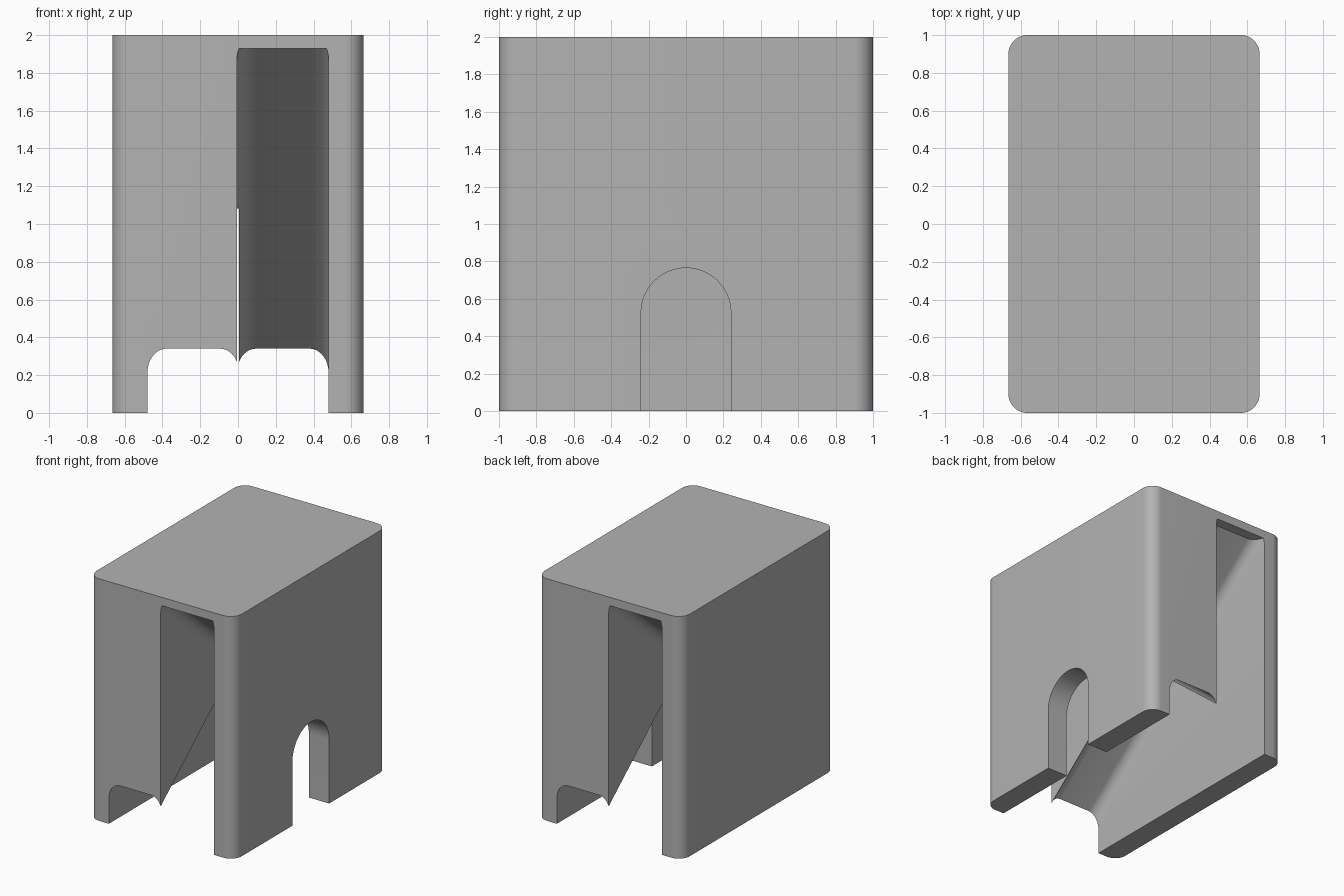
import bpy, bmesh, math
from mathutils import Matrix, Vector

cube = bpy.data.objects.get("Cube")
if cube:
    bpy.data.objects.remove(cube, do_unlink=True)

HALF_X, HALF_Y, HEIGHT, CORNER = 0.665, 1.0, 2.0, 0.1
LANE_OUT, LANE_IN = 0.48, -0.006     # lanes overlap slightly at the centre
ROUND = 0.1                          # rounding along the sloped ceilings
LOW, SLOPE, CEILING = 0.34, 0.83, 1.93

grey = bpy.data.materials.new("plain grey")
grey.use_nodes = True
colour = (0.45, 0.45, 0.45, 1)
grey.diffuse_color = colour
grey.node_tree.nodes["Principled BSDF"].inputs["Base Color"].default_value = colour


def arc(cx, cy, rx, ry, start, end, steps):
    """Points along an elliptical arc, angles in degrees."""
    angles = [math.radians(start + (end - start) * i / steps) for i in range(steps + 1)]
    return [(cx + rx * math.cos(a), cy + ry * math.sin(a)) for a in angles]


def prism(name, profile, place, near, far, clip=None):
    """Extrude a profile; place(u, v, depth) gives each point's position."""
    bm = bmesh.new()
    rings = [[bm.verts.new(place(u, v, d)) for u, v in profile] for d in (near, far)]
    n = len(profile)
    for i in range(n):
        j = (i + 1) % n
        bm.faces.new((rings[0][i], rings[0][j], rings[1][j], rings[1][i]))
    bm.faces.new(rings[0][::-1])
    bm.faces.new(rings[1])
    if clip is not None:
        cut = bmesh.ops.bisect_plane(
            bm, geom=bm.verts[:] + bm.edges[:] + bm.faces[:],
            plane_co=(0, 0, clip), plane_no=(0, 0, 1), clear_outer=True)
        rim = [e for e in cut["geom_cut"] if isinstance(e, bmesh.types.BMEdge)]
        bmesh.ops.contextual_create(bm, geom=rim)
    bmesh.ops.recalc_face_normals(bm, faces=bm.faces)
    mesh = bpy.data.meshes.new(name)
    bm.to_mesh(mesh)
    bm.free()
    obj = bpy.data.objects.new(name, mesh)
    bpy.context.collection.objects.link(obj)
    mesh.materials.append(grey)
    return obj


# Block with rounded upright corners
outline = []
for sx, sy, start in ((1, 1, 0), (-1, 1, 90), (-1, -1, 180), (1, -1, 270)):
    outline += arc(sx * (HALF_X - CORNER), sy * (HALF_Y - CORNER),
                   CORNER, CORNER, start, start + 90, 12)
housing = prism("housing", outline, lambda u, v, d: (u, v, d), 0, HEIGHT)

# Lane cutter: v is the height below the sloped ceiling, None marks the floor
drop = ROUND * math.hypot(1, SLOPE)
lane = [(LANE_IN, None), (LANE_OUT, None)]
lane += arc(LANE_OUT - ROUND, -drop, ROUND, drop, 0, 90, 12)
lane += arc(LANE_IN + ROUND, -drop, ROUND, drop, 90, 180, 12)


def lane_point(u, v, y):
    return (u, y, -0.3 if v is None else LOW + SLOPE * (HALF_Y - y) + v)


front_lane = prism("front_lane_cutter", lane, lane_point, -1.1, 1.1, CEILING)
back_lane = prism("back_lane_cutter", lane, lane_point, -1.1, 1.1, CEILING)
back_lane.data.transform(Matrix.Rotation(math.pi, 4, "Z"))

# Arched doorway through the left wall
R, SPRING = 0.24, 0.525
door = [(-R, -0.2), (R, -0.2)] + arc(0, SPRING, R, R, 0, 180, 32)
doorway = prism("doorway_cutter", door, lambda u, v, d: (d, u, v), 0.3, 0.9)

# Carve the openings
bpy.context.view_layer.objects.active = housing
for cutter in (front_lane, back_lane, doorway):
    cutter.hide_render = True
    mod = housing.modifiers.new(cutter.name, "BOOLEAN")
    mod.operation, mod.solver, mod.object = "DIFFERENCE", "EXACT", cutter
    bpy.ops.object.modifier_apply(modifier=mod.name)
    bpy.data.objects.remove(cutter, do_unlink=True)

bpy.ops.object.select_all(action="DESELECT")
housing.select_set(True)
bpy.ops.object.shade_smooth_by_angle(angle=math.radians(30))
